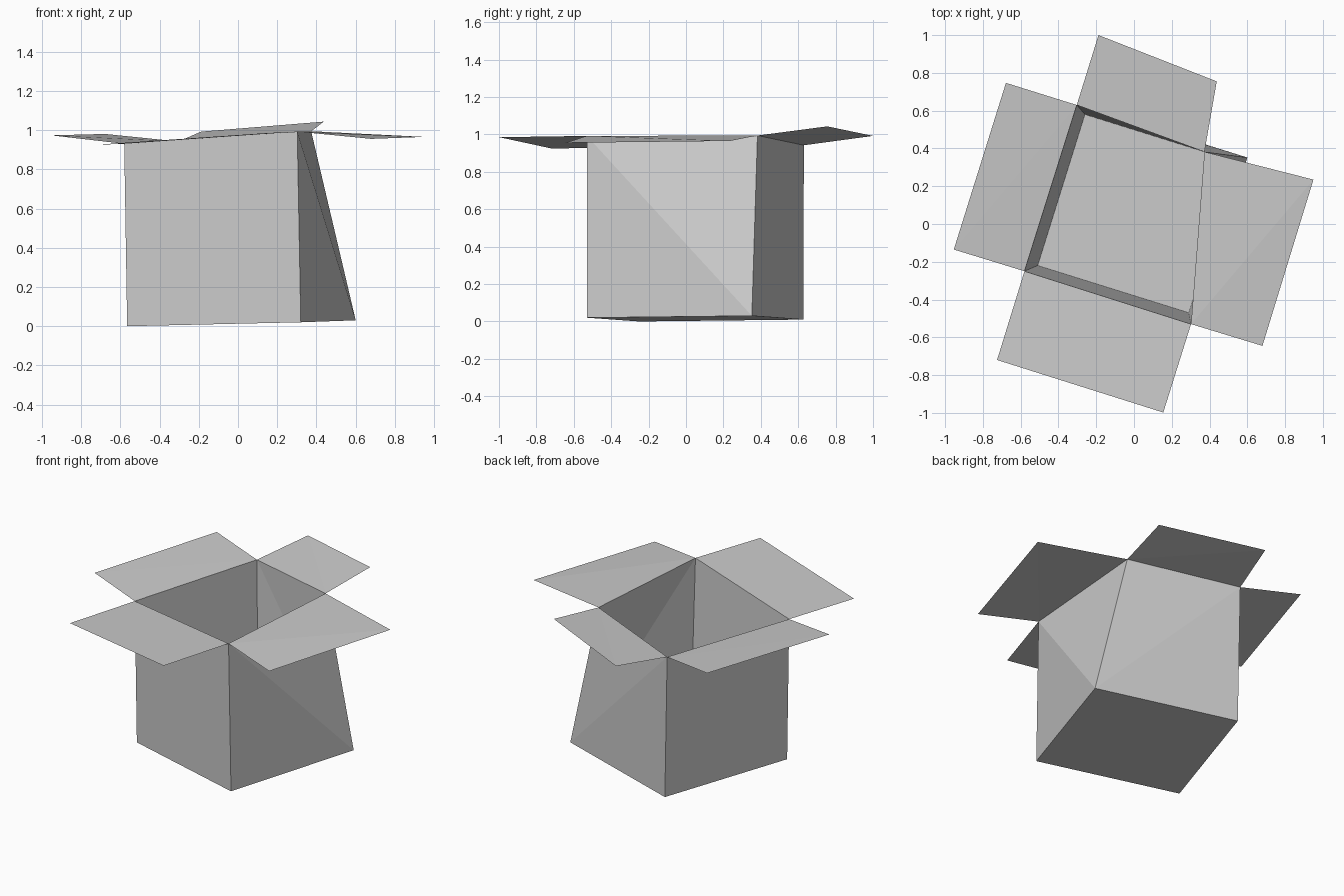
import bpy
from mathutils import Vector

cube = bpy.data.objects.get("Cube")
if cube:
    bpy.data.objects.remove(cube, do_unlink=True)

# Single plain grey for the whole carton
grey = bpy.data.materials.new("carton grey")
grey.use_nodes = True
colour = (0.6, 0.6, 0.6, 1)
grey.diffuse_color = colour
shader = grey.node_tree.nodes["Principled BSDF"]
shader.inputs["Base Color"].default_value = colour
shader.inputs["Roughness"].default_value = 0.9


def make_part(name, points, faces):
    mesh = bpy.data.meshes.new(name)
    mesh.from_pydata([Vector(p) for p in points], [], faces)
    mesh.materials.append(grey)
    mesh.update()
    part = bpy.data.objects.new(name, mesh)
    bpy.context.collection.objects.link(part)
    return part


def wall_faces(flip):
    """Four walls between base corners 0-3 and rim corners 4-7.
    The walls meeting at the slanted corner are folded into triangles."""
    faces = [(0, 1, 5, 4), (1, 2, 5), (2, 6, 5), (2, 3, 7), (2, 7, 6), (3, 0, 4, 7)]
    return [f[::-1] for f in faces] if flip else faces


# Corners run front left, front right, back right, back left
base = [(-0.565, -0.25, 0.0), (0.32, -0.53, 0.02), (0.6, 0.352, 0.03), (-0.285, 0.628, 0.01)]
rim = [(-0.58, -0.25, 0.93), (0.302, -0.53, 0.992), (0.373, 0.382, 0.994), (-0.303, 0.63, 0.942)]
floor = [(-0.51, -0.22, 0.04), (0.29, -0.47, 0.05), (0.54, 0.33, 0.06), (-0.26, 0.58, 0.05)]

# Outer shell and inner lining share the sharp rim
make_part("outer_shell", base + rim, wall_faces(False) + [(3, 2, 1, 0)])
make_part("inner_lining", floor + rim, wall_faces(True) + [(0, 1, 2, 3)])

# Open flaps: the outer edge of each follows its rim edge
flaps = {
    "front_flap": [(-0.725, -0.72, 0.925), (0.155, -0.998, 0.985)],
    "right_flap": [(0.68, -0.645, 0.955), (0.95, 0.235, 0.965)],
    "back_flap": [(0.438, 0.755, 1.043), (-0.188, 1.0, 0.992)],
    "left_flap": [(-0.678, 0.747, 0.98), (-0.954, -0.135, 0.973)],
}
for i, (name, (start, end)) in enumerate(flaps.items()):
    corners = [rim[i], start, end, rim[(i + 1) % 4]]
    make_part(name, corners, [(0, 1, 2), (0, 2, 3)])
